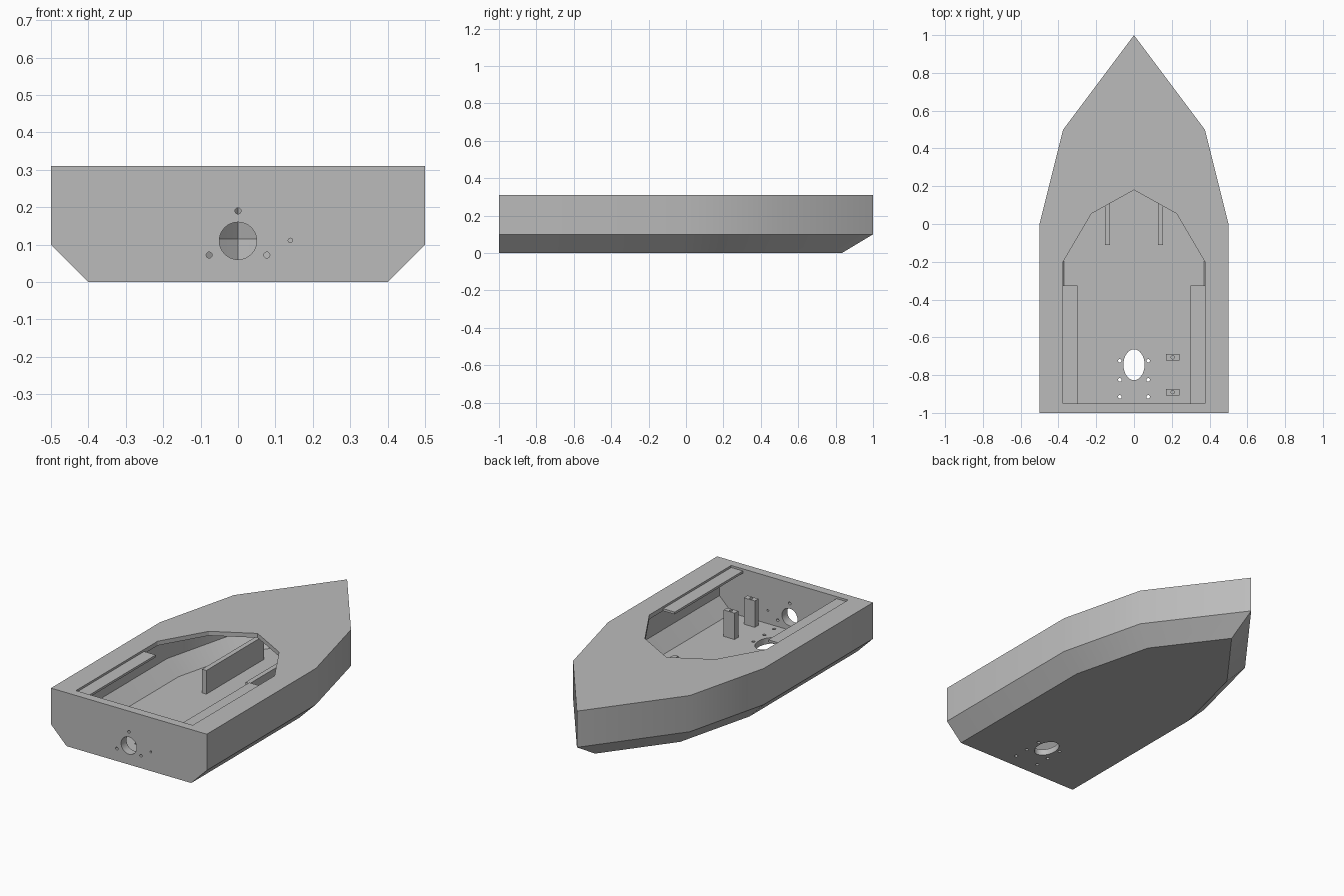
import bpy, bmesh, math
from mathutils import Matrix

cube = bpy.data.objects.get("Cube")
if cube:
    bpy.data.objects.remove(cube, do_unlink=True)

grey = bpy.data.materials.new("hull_grey")
grey.use_nodes = True
grey.diffuse_color = (0.5, 0.5, 0.5, 1)
grey.node_tree.nodes["Principled BSDF"].inputs["Base Color"].default_value = (0.5, 0.5, 0.5, 1)


def add_object(name, bm):
    bmesh.ops.recalc_face_normals(bm, faces=bm.faces)
    mesh = bpy.data.meshes.new(name)
    bm.to_mesh(mesh)
    bm.free()
    mesh.materials.append(grey)
    obj = bpy.data.objects.new(name, mesh)
    bpy.context.collection.objects.link(obj)
    return obj


def mirrored(half):
    """Close a half outline (stern to bow, last point on the centre line)."""
    return half + [(-x, y) for x, y in reversed(half[:-1])]


def loft(name, sections):
    """Solid through outlines of equal point count, each given with its height."""
    bm = bmesh.new()
    rings = [[bm.verts.new((x, y, z)) for x, y in outline] for outline, z in sections]
    bm.faces.new(rings[0])
    bm.faces.new(rings[-1])
    for low, high in zip(rings, rings[1:]):
        for i in range(len(low)):
            j = (i + 1) % len(low)
            bm.faces.new((low[i], low[j], high[j], high[i]))
    return add_object(name, bm)


def box(name, x0, x1, y0, y1, z0, z1):
    outline = [(x0, y0), (x1, y0), (x1, y1), (x0, y1)]
    return loft(name, [(outline, z0), (outline, z1)])


def rod(name, centre, rx, ry, depth, along_y=False):
    bm = bmesh.new()
    bmesh.ops.create_cone(bm, cap_ends=True, segments=32, radius1=1, radius2=1, depth=depth)
    turn = Matrix.Rotation(math.pi / 2, 4, 'X') if along_y else Matrix()
    bm.transform(Matrix.Translation(centre) @ turn @ Matrix.Diagonal((rx, ry, 1, 1)))
    return add_object(name, bm)


def cut(obj, cutters):
    """Subtract each cutter, bake the result and discard the cutters."""
    for cutter in cutters:
        cutter.hide_render = True
        mod = obj.modifiers.new("cut", 'BOOLEAN')
        mod.operation, mod.solver, mod.object = 'DIFFERENCE', 'EXACT', cutter
    graph = bpy.context.evaluated_depsgraph_get()
    obj.data = bpy.data.meshes.new_from_object(obj.evaluated_get(graph))
    obj.modifiers.clear()
    for cutter in cutters:
        bpy.data.objects.remove(cutter, do_unlink=True)


def hull_outline(inset, stern):
    """Plan of the hull moved inward by an even distance."""
    side = 0.5 - inset
    corners = [(0.5, 0.0), (0.375, 0.5), (0.0, 1.0)]
    lines = []
    for (ax, ay), (bx, by) in zip(corners, corners[1:]):
        length = math.hypot(bx - ax, by - ay)
        nx, ny = (by - ay) / length, (ax - bx) / length
        lines.append((nx, ny, nx * ax + ny * ay - inset))
    (a, b, c), (d, e, f) = lines
    det = a * e - b * d
    shoulder = ((c * e - b * f) / det, (a * f - c * d) / det)
    return mirrored([(side, stern), (side, (c - a * side) / b), shoulder, (0, f / e)])


# Hull with chamfered bilge
bottom, beam = hull_outline(0.1, -1), hull_outline(0, -1)
hull = loft("hull", [(bottom, 0), (beam, 0.1), (beam, 0.31)])

# Hollow interior under a thin deck
FLOOR = 0.035
floor_plan, inner_plan = hull_outline(0.13, -0.95), hull_outline(0.05, -0.95)
cutters = [loft("cavity", [(floor_plan, FLOOR), (inner_plan, 0.115), (inner_plan, 0.285)])]

# Deck opening, with a shallow recess leaving a ledge on both sides
opening = mirrored([(0.3, -0.95), (0.3, -0.325), (0.375, -0.325),
                    (0.375, -0.2), (0.225, 0.055), (0, 0.18)])
cutters.append(loft("opening", [(opening, 0.2), (opening, 0.4)]))
cutters.append(box("recess", -0.375, 0.375, -0.95, -0.2, 0.298, 0.4))

# Shaft hole and screw holes through the stern
for x, z, r in [(0, 0.11, 0.05), (-0.077, 0.072, 0.008), (0.077, 0.072, 0.008),
                (0, 0.19, 0.008), (0.14, 0.111, 0.006)]:
    cutters.append(rod("stern_hole", (x, -0.975, z), r, r, 0.12, along_y=True))

# Oval intake and its screw holes through the floor
cutters.append(rod("intake", (0, -0.745, 0.02), 0.056, 0.082, 0.1))
for y in (-0.724, -0.825, -0.915):
    for x in (-0.075, 0.075):
        cutters.append(rod("floor_hole", (x, y, 0.02), 0.009, 0.009, 0.1))
cut(hull, cutters)
parts = [hull]

# Long mounting rails on the floor
for side, x in (("right", -0.14), ("left", 0.14)):
    parts.append(box(side + "_rail", x - 0.014, x + 0.014, -0.11, 0.42, FLOOR - 0.005, 0.172))

# Drilled mounting posts
for name, y in (("rear_post", -0.89), ("fore_post", -0.705)):
    post = box(name, 0.17, 0.24, y - 0.017, y + 0.017, FLOOR - 0.005, 0.188)
    cut(post, [rod("post_hole", (0.205, y, 0.188), 0.009, 0.009, 0.12)])
    parts.append(post)

# Soft shading over shallow bends only
bpy.ops.object.select_all(action='DESELECT')
for part in parts:
    part.select_set(True)
bpy.context.view_layer.objects.active = hull
bpy.ops.object.shade_smooth_by_angle(angle=math.radians(30))
